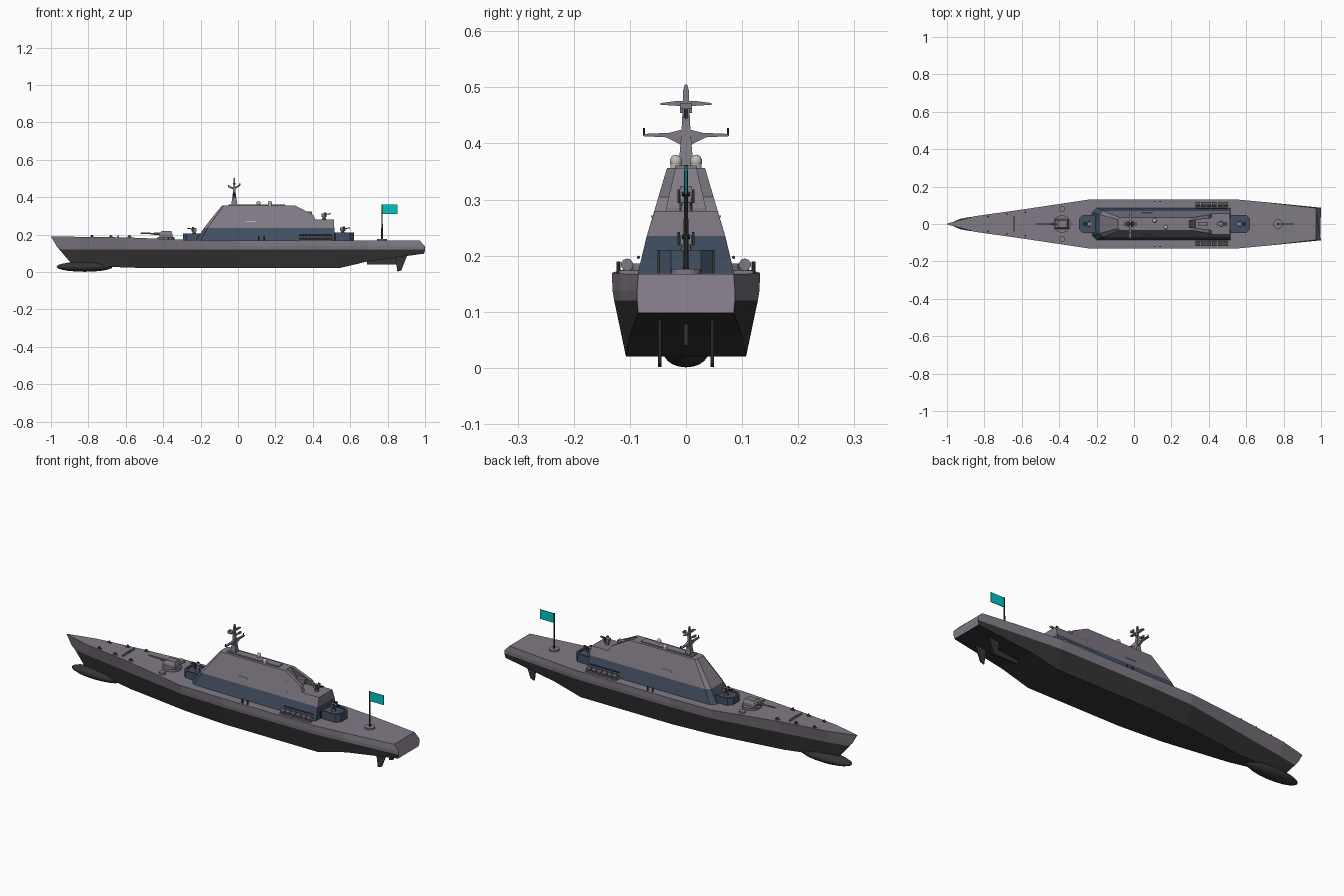
import bpy, bmesh, math
from mathutils import Vector

if "Cube" in bpy.data.objects:
    bpy.data.objects.remove(bpy.data.objects["Cube"])


def material(name, rgb):
    m = bpy.data.materials.new(name)
    m.diffuse_color = (*rgb, 1)
    m.use_nodes = True
    m.node_tree.nodes["Principled BSDF"].inputs["Base Color"].default_value = m.diffuse_color
    return m


GREY = material("warm_grey", (0.22, 0.195, 0.235))
NAVY = material("navy", (0.055, 0.08, 0.125))
BLACK = material("hull_black", (0.035, 0.035, 0.035))
TEAL = material("teal", (0.0, 0.55, 0.55))
PALE = material("pale", (0.5, 0.5, 0.48))


def loft(name, rings, mat, mat_low=None, low=()):
    """Skin equal-length closed rings; side strips listed in low use mat_low."""
    bm = bmesh.new()
    rows = [[bm.verts.new(p) for p in r] for r in rings]
    n = len(rows[0])
    for a, b in zip(rows, rows[1:]):
        for i in range(n):
            f = bm.faces.new((a[i], a[(i + 1) % n], b[(i + 1) % n], b[i]))
            f.material_index = 1 if i in low else 0
    bm.faces.new(rows[0])
    bm.faces.new(rows[-1])
    bmesh.ops.remove_doubles(bm, verts=bm.verts, dist=1e-5)
    bmesh.ops.recalc_face_normals(bm, faces=bm.faces)
    me = bpy.data.meshes.new(name)
    bm.to_mesh(me)
    bm.free()
    me.materials.append(mat)
    if mat_low:
        me.materials.append(mat_low)
    ob = bpy.data.objects.new(name, me)
    bpy.context.collection.objects.link(ob)
    return ob


def box(name, c, size, mat):
    x, y, z = (s / 2 for s in size)
    ring = [(-x, -y), (x, -y), (x, y), (-x, y)]
    return loft(name, [[(c[0] + a, c[1] + b, c[2] + h) for a, b in ring] for h in (-z, z)], mat)


def rod(name, p, q, r1, mat, r2=None, sides=10):
    p, q = Vector(p), Vector(q)
    rot = (q - p).to_track_quat('Z', 'Y')
    ring = [Vector((math.cos(t), math.sin(t), 0)) for t in
            (2 * math.pi * (i + 0.5) / sides for i in range(sides))]
    return loft(name, [[e + rot @ (v * r) for v in ring]
                       for e, r in ((p, r1), (q, r1 if r2 is None else r2))], mat)


def plate(name, pts, axis, centre, thick, mat):
    """Extrude a 2D profile: axis 1 gives an xz profile, axis 0 a yz profile."""
    def put(a, b, t):
        return (a, t, b) if axis == 1 else (t, a, b)
    return loft(name, [[put(a, b, centre + d) for a, b in pts] for d in (-thick / 2, thick / 2)], mat)


def ball(name, c, scale, mat, seg=16):
    bpy.ops.mesh.primitive_uv_sphere_add(segments=seg, ring_count=10, radius=1, location=c)
    ob = bpy.context.object
    ob.name, ob.scale = name, scale
    ob.data.materials.append(mat)
    bpy.ops.object.shade_smooth_by_angle()
    return ob


# hull: x at deck, knuckle, waterline, chine; then half widths; then deck and chine heights
stations = [
    ((-1.0, -.97, -.95, -.895), (.002, .002, .002, .002), .19, .05),
    ((-.85, -.85, -.85, -.84), (.042, .027, .022, .010), .188, .04),
    ((-.6, -.6, -.6, -.6), (.077, .066, .062, .042), .185, .023),
    ((-.24, -.24, -.24, -.24), (.131, .124, .120, .090), .17, .02),
    ((0, 0, 0, 0), (.132, .131, .128, .107), .168, .02),
    ((.54, .54, .54, .54), (.132, .131, .128, .107), .168, .02),
    ((.7, .7, .7, .7), (.117, .117, .114, .100), .168, .058),
    ((.972, 1.0, 1.0, .995), (.085, .087, .087, .085), .167, .098),
]
rings = []
for xs, ys, zd, zc in stations:
    zs = (zd, .138, .12, zc)
    side = list(zip(xs, ys, zs))
    rings.append([(x, -y, z) for x, y, z in side] + [(x, y, z) for x, y, z in reversed(side)])
loft("hull", rings, GREY, BLACK, low=(2, 3, 4))
ball("bow_bulb", (-.82, 0, .028), (.15, .04, .027), BLACK)
for s in (-1, 1):
    plate("rudder", [(.84, .09), (.852, .002), (.873, .008), (.905, .09)], 1, s * .047, .006, BLACK)
box("skeg", (.77, 0, .065), (.16, .008, .05), BLACK)


# superstructure tiers
def tier(name, levels, mat):
    """levels: (z, front x, back x, half width, corner chamfer)"""
    return loft(name, [[(f, -w + c, z), (f + c, -w, z), (b, -w, z),
                        (b, w, z), (f + c, w, z), (f, w - c, z)]
                       for z, f, b, w, c in levels], mat)


tier("lower_deckhouse", [(.16, -.23, .515, .088, .025), (.235, -.182, .515, .07, .02)], NAVY)
tier("bridge_block", [(.235, -.182, .33, .07, .02), (.285, -.143, .33, .055, .016),
                      (.356, -.085, .295, .034, .010)], GREY)
tier("aft_block", [(.235, .3, .515, .07, .001), (.28, .3, .512, .056, .001)], GREY)
box("roof_panel", (.1, 0, .358), (.3, .04, .006), GREY)

for s in (-1, 1):
    # wings beside the aft recess
    loft("aft_wing", [[(.29, s * a, z), (xb, s * a, z), (xb, s * b, z), (.29, s * b, z)]
                      for z, xb, a, b in ((.278, .415, .036, .057), (.305, .402, .030, .049),
                                          (.356, .305, .018, .034))], GREY)
    # doors, side stripe and bridge marks
    box("aft_door", (.516, s * .04, .188), (.004, .022, .045), BLACK)
    box("side_stripe", (.07, s * .060, .27), (.06, .005, .004), PALE)
    # life raft racks
    box("raft_rack", (.415, s * .1, .170), (.18, .038, .008), GREY)
    for i in range(6):
        x = .34 + i * .03
        rod("life_raft", (x - .012, s * .105, .184), (x + .012, s * .105, .184), .011, GREY)
    rod("rack_rail", (.33, s * .085, .197), (.5, s * .085, .197), .003, BLACK, sides=6)
    # deck fittings
    for x in (.11, .14):
        rod("side_bollard", (x, s * .12, .165), (x, s * .12, .19), .004, BLACK, sides=8)
    for x, y in ((-.78, .04), (-.68, .052), (-.58, .065)):
        rod("bow_bollard", (x, s * y, .18), (x, s * y, .197), .005, BLACK, sides=8)
        box("bollard_foot", (x, s * y, .188), (.022, .008, .005), GREY)
    rod("deck_hatch", (-.385, s * .08, .17), (-.385, s * .08, .186), .016, GREY, sides=12)
    plate("breakwater", [(s * .004, .18), (s * .05, .18), (s * .05, .193), (s * .004, .196)],
          0, -.64, .006, GREY)


# octagonal gun platforms with light guns
def platform(x, w, d, top):
    def ring(k, z):
        a, b, c = w * k, d * k, .02
        return [(x + px, py, z) for px, py in (
            (-a, -b + c), (-a + c, -b), (a - c, -b), (a, -b + c),
            (a, b - c), (a - c, b), (-a + c, b), (-a, b - c))]
    loft("gun_platform", [ring(1, .16), ring(1, top), ring(.85, top), ring(.85, top - .008)], NAVY)


def light_gun(x, z, d):
    rod("gun_pedestal", (x, 0, z - .01), (x, 0, z + .016), .013, GREY, .008)
    box("gun_body", (x, 0, z + .024), (.028, .020, .018), GREY)
    for y in (-.005, .005):
        rod("gun_barrel", (x, y, z + .026), (x + d * .038, y, z + .032), .0025, BLACK, sides=6)
    for y in (-.013, .013):
        box("gun_shield", (x + d * .006, y, z + .026), (.012, .004, .024), BLACK)


platform(-.235, .06, .047, .207)
platform(.56, .06, .047, .21)
light_gun(-.235, .202, -1)
light_gun(.56, .204, 1)
light_gun(.46, .28, 1)

# main gun
rod("main_gun_ring", (-.385, 0, .17), (-.385, 0, .188), .047, GREY, sides=16)
loft("main_gun_turret", [[(-.385 + f, -w, z), (-.385 + b, -w, z), (-.385 + b, w, z), (-.385 + f, w, z)]
                         for z, f, b, w in ((.187, -.034, .034, .026), (.203, -.038, .034, .026),
                                            (.219, -.022, .028, .018))], GREY)
rod("main_gun_sleeve", (-.41, 0, .204), (-.45, 0, .205), .007, GREY)
rod("main_gun_barrel", (-.44, 0, .205), (-.52, 0, .207), .004, GREY)

# recess launcher
rod("launcher_stand", (.365, 0, .275), (.365, 0, .305), .012, GREY)
box("launcher", (.37, 0, .312), (.05, .022, .024), GREY)

# radar domes
for x, y in ((.11, .018), (.17, -.018)):
    rod("dome_base", (x, y, .35), (x, y, .367), .010, PALE, sides=16)
    ball("radar_dome", (x, y, .368), (.011, .011, .012), PALE)

# mast with yards and antennas
loft("mast", [[(-.02 + a * rx + o, b * ry, z) for a, b in ((-1, -1), (1, -1), (1, 1), (-1, 1))]
              for z, rx, ry, o in ((.35, .018, .014, 0), (.41, .009, .009, 0),
                                   (.44, .006, .007, 0), (.495, .004, .005, 0), (.505, .002, .002, 0))], GREY)
plate("lower_yard", [(-.077, .413), (-.035, .411), (-.008, .397), (.008, .397), (.035, .411), (.077, .413),
                     (.077, .417), (.03, .419), (.01, .424), (-.01, .424), (-.03, .419), (-.077, .417)],
      0, -.02, .012, GREY)
plate("upper_yard", [(-.045, .469), (-.015, .467), (.015, .467), (.045, .469),
                     (.045, .472), (.015, .476), (-.015, .476), (-.045, .472)], 0, -.02, .012, GREY)
for s in (-1, 1):
    rod("yard_antenna", (-.02, s * .075, .413), (-.02, s * .075, .428), .0018, BLACK, sides=6)
    rod("mast_strut", (-.02, 0, .445), (-.02 + s * .03, 0, .46 + s * .004), .004, GREY, sides=6)
    box("strut_head", (-.02 + s * .03, 0, .463 + s * .004), (.008, .022, .010), GREY)

# ensign at the stern
rod("flag_base", (.77, 0, .165), (.77, 0, .176), .026, GREY, sides=16)
rod("flag_pole", (.77, 0, .17), (.77, 0, .362), .005, BLACK, .003)
box("flag", (.812, 0, .335), (.08, .003, .05), TEAL)
